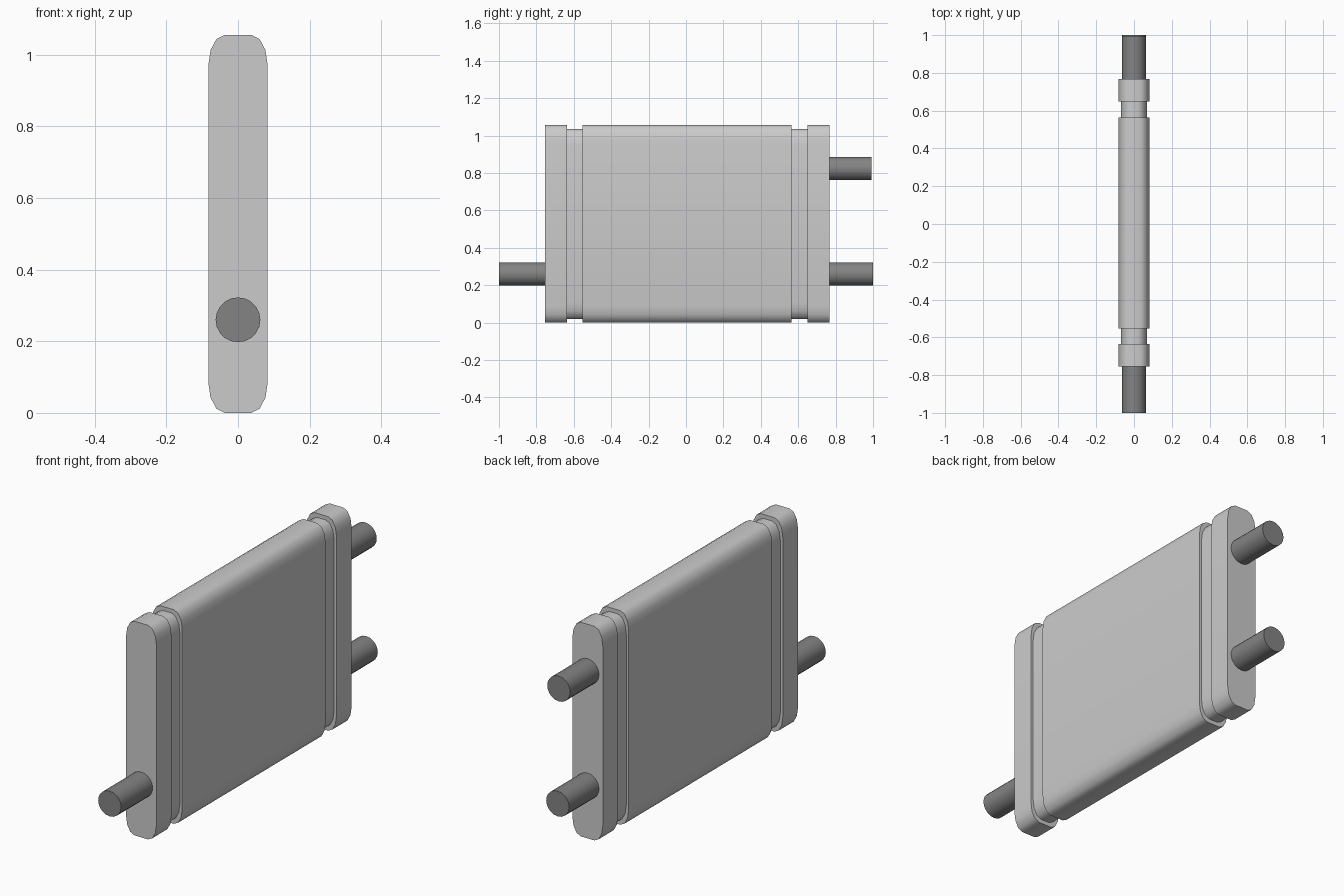
import bpy, bmesh, math
from mathutils import Matrix

if "Cube" in bpy.data.objects:
    bpy.data.objects.remove(bpy.data.objects["Cube"])

MID_Z = 0.528


def finish(bm, name, material=None):
    bmesh.ops.recalc_face_normals(bm, faces=bm.faces)
    mesh = bpy.data.meshes.new(name)
    bm.to_mesh(mesh)
    bm.free()
    ob = bpy.data.objects.new(name, mesh)
    bpy.context.collection.objects.link(ob)
    if material:
        mesh.materials.append(material)
    bpy.ops.object.select_all(action='DESELECT')
    ob.select_set(True)
    bpy.context.view_layer.objects.active = ob
    bpy.ops.object.shade_smooth_by_angle(angle=math.radians(45))
    return ob


def section(half_w, half_h, rx=0.046, rz=0.086, steps=3):
    """Upright slab outline with elliptical corners."""
    pts = []
    for q, (sx, sz) in enumerate([(1, 1), (-1, 1), (-1, -1), (1, -1)]):
        for i in range(steps + 1):
            a = math.pi / 2 * (q + i / steps)
            pts.append((sx * (half_w - rx) + rx * math.cos(a),
                        MID_Z + sz * (half_h - rz) + rz * math.sin(a)))
    return pts


# Casing: one stepped loft along y, with a recessed neck inside each end cap
wide, neck = (0.083, 0.528), (0.070, 0.508)
bands = [(-0.754, -0.636, wide), (-0.636, -0.553, neck), (-0.553, 0.565, wide),
         (0.565, 0.649, neck), (0.649, 0.767, wide)]
bm = bmesh.new()
rings = [[bm.verts.new((x, y, z)) for x, z in section(*size)]
         for y0, y1, size in bands for y in (y0, y1)]
for a, b in zip(rings, rings[1:]):
    for i in range(len(a)):
        j = (i + 1) % len(a)
        bm.faces.new((a[i], a[j], b[j], b[i]))
bm.faces.new(rings[0])
bm.faces.new(rings[-1])
finish(bm, "muffler_casing")

# Pipes: dark cylinders set slightly into the end caps
dark = bpy.data.materials.new("dark_metal")
dark.diffuse_color = (0.23, 0.23, 0.23, 1)
dark.use_nodes = True
dark.node_tree.nodes["Principled BSDF"].inputs["Base Color"].default_value = dark.diffuse_color


def pipe(name, y0, y1, z):
    bm = bmesh.new()
    place = Matrix.Translation((0, (y0 + y1) / 2, z)) @ Matrix.Rotation(math.pi / 2, 4, 'X')
    bmesh.ops.create_cone(bm, cap_ends=True, segments=20, radius1=0.0625,
                          radius2=0.0625, depth=y1 - y0, matrix=place)
    finish(bm, name, dark)


pipe("front_pipe", -1.0, -0.744, 0.26)
pipe("rear_lower_pipe", 0.757, 1.0, 0.26)
pipe("rear_upper_pipe", 0.757, 0.992, 0.824)
